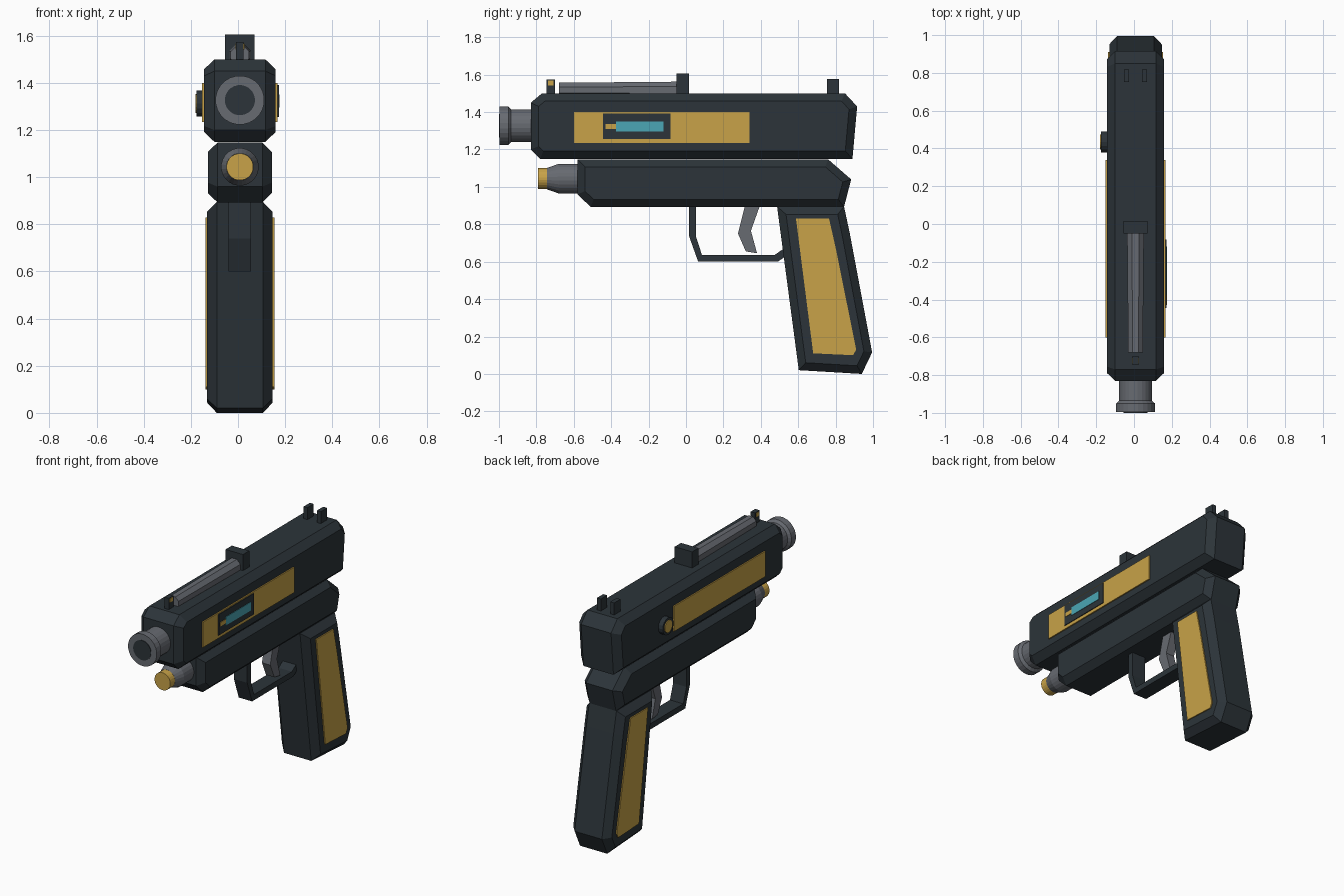
import bpy, bmesh, math
from mathutils import Vector, Matrix

if "Cube" in bpy.data.objects:
    bpy.data.objects.remove(bpy.data.objects["Cube"])

CX = 0.008  # centre plane of the body


def material(name, rgb):
    m = bpy.data.materials.new(name)
    m.diffuse_color = (*rgb, 1)
    m.use_nodes = True
    m.node_tree.nodes["Principled BSDF"].inputs["Base Color"].default_value = m.diffuse_color
    return m


DARK = material("dark slate", (0.025, 0.034, 0.041))
GOLD = material("gold", (0.58, 0.365, 0.065))
STEEL = material("grey steel", (0.135, 0.145, 0.165))
TEAL = material("teal", (0.07, 0.38, 0.46))


def finish(name, bm, mat):
    bmesh.ops.recalc_face_normals(bm, faces=bm.faces)
    me = bpy.data.meshes.new(name)
    bm.to_mesh(me)
    bm.free()
    me.materials.append(mat)
    ob = bpy.data.objects.new(name, me)
    bpy.context.collection.objects.link(ob)
    return ob


def inset(pts, d):
    """Move every edge of a closed outline inward by d."""
    n = len(pts)
    p = [Vector(q) for q in pts]
    area = sum(p[i].x * p[(i + 1) % n].y - p[(i + 1) % n].x * p[i].y for i in range(n))
    s = 1 if area > 0 else -1
    out = []
    for i in range(n):
        a = (p[i] - p[i - 1]).normalized()
        b = (p[(i + 1) % n] - p[i]).normalized()
        na, nb = Vector((-a.y, a.x)) * s, Vector((-b.y, b.x)) * s
        out.append(p[i] + (na + nb) * (d / (1 + na.dot(nb))))
    return out


def loft(name, rings, mat):
    """Join (x, outline in y-z) rings into a closed solid."""
    bm = bmesh.new()
    loops = [[bm.verts.new((x, q[0], q[1])) for q in pts] for x, pts in rings]
    n = len(loops[0])
    for a, b in zip(loops, loops[1:]):
        for i in range(n):
            j = (i + 1) % n
            bm.faces.new((a[i], a[j], b[j], b[i]))
    bm.faces.new(loops[0])
    bm.faces.new(loops[-1])
    return finish(name, bm, mat)


def chamfered(name, pts, hw, narrow, d, mat):
    inner = inset(pts, d)
    return loft(name, [(CX - hw, inner), (CX - narrow, pts),
                       (CX + narrow, pts), (CX + hw, inner)], mat)


def prism(name, pts, x0, x1, mat):
    return loft(name, [(x0, pts), (x1, pts)], mat)


def box(name, x0, x1, y0, y1, z0, z1, mat):
    return prism(name, [(y0, z0), (y1, z0), (y1, z1), (y0, z1)], x0, x1, mat)


def turned(name, profile, z, mat, sides=24, x=CX):
    """Revolve (y, radius) stations around a lengthwise axis."""
    bm = bmesh.new()
    loops = []
    for y, r in profile:
        loops.append([bm.verts.new((x + r * math.cos(t), y, z + r * math.sin(t)))
                      for t in [2 * math.pi * (i + 0.5) / sides for i in range(sides)]])
    for a, b in zip(loops, loops[1:]):
        for i in range(sides):
            j = (i + 1) % sides
            bm.faces.new((a[i], a[j], b[j], b[i]))
    bm.faces.new(loops[0])
    bm.faces.new(loops[-1])
    return finish(name, bm, mat)


def disc_x(name, x0, x1, y, z, r, mat, sides=16):
    pts = [(y + r * math.cos(2 * math.pi * i / sides),
            z + r * math.sin(2 * math.pi * i / sides)) for i in range(sides)]
    return prism(name, pts, x0, x1, mat)


# Main bodies
chamfered("slide", [(-0.83, 1.20), (-0.78, 1.15), (0.89, 1.15), (0.915, 1.43),
                    (0.85, 1.50), (-0.77, 1.50), (-0.83, 1.45)], 0.152, 0.108, 0.042, DARK)
chamfered("lower_frame", [(-0.58, 1.147), (-0.58, 0.96), (-0.51, 0.893), (0.845, 0.893),
                          (0.883, 1.04), (0.76, 1.147)], 0.136, 0.095, 0.04, DARK)
chamfered("grip", [(0.487, 0.895), (0.603, 0.02), (0.94, 0.0), (0.995, 0.115),
                   (0.875, 0.755), (0.845, 0.895)], 0.139, 0.098, 0.042, DARK)

# Side panels
grip_panel = [(0.588, 0.83), (0.765, 0.83), (0.80, 0.675), (0.91, 0.13),
              (0.893, 0.10), (0.68, 0.11)]
for label, s in (("left", -1), ("right", 1)):
    prism(label + "_grip_panel", grip_panel, CX + s * 0.137, CX + s * 0.146, GOLD)
    box(label + "_slide_panel", CX + s * 0.151, CX + s * 0.16, -0.60, 0.34, 1.235, 1.40, GOLD)

# Gauge on the right side
box("gauge_plate", CX + 0.159, CX + 0.165, -0.445, -0.083, 1.256, 1.392, DARK)
box("gauge_light", CX + 0.164, CX + 0.168, -0.375, -0.12, 1.295, 1.35, TEAL)
box("gauge_tip", CX + 0.164, CX + 0.168, -0.43, -0.375, 1.31, 1.336, GOLD)

# Knob on the left side
disc_x("knob", -0.176, CX - 0.15, 0.435, 1.313, 0.056, DARK)
disc_x("knob_cap", -0.181, -0.175, 0.435, 1.313, 0.04, GOLD)

# Barrels
turned("barrel", [(-0.996, 0.104), (-0.95, 0.104), (-0.935, 0.087), (-0.82, 0.087)],
       1.327, STEEL)
turned("bore", [(-1.0, 0.064), (-0.99, 0.064)], 1.327, DARK)
turned("lower_nozzle", [(-0.742, 0.058), (-0.68, 0.08), (-0.57, 0.08)], 1.044, STEEL)
turned("lower_tip", [(-0.79, 0.057), (-0.74, 0.057)], 1.044, GOLD)

# Top rail and sights
turned("top_tube", [(-0.68, 0.042), (-0.045, 0.048)], 1.518, STEEL, sides=8)
box("tube_block", CX - 0.063, CX + 0.063, -0.05, 0.015, 1.49, 1.605, DARK)
box("front_sight", CX - 0.016, CX + 0.016, -0.747, -0.70, 1.49, 1.573, DARK)
box("front_sight_dot", CX - 0.019, CX + 0.019, -0.738, -0.709, 1.543, 1.568, GOLD)
for label, s in (("left", -1), ("right", 1)):
    x = CX + s * 0.048
    box(label + "_rear_sight", x - 0.014, x + 0.014, 0.753, 0.817, 1.49, 1.578, DARK)

# Trigger and its guard
prism("trigger_guard", [(0.015, 0.90), (0.015, 0.74), (0.065, 0.60), (0.49, 0.60),
                        (0.535, 0.63), (0.53, 0.675), (0.475, 0.637), (0.085, 0.637),
                        (0.053, 0.735), (0.053, 0.90)], CX - 0.048, CX + 0.048, DARK)
prism("trigger", [(0.315, 0.90), (0.278, 0.75), (0.32, 0.655), (0.38, 0.645),
                  (0.347, 0.765), (0.395, 0.90)], CX - 0.03, CX + 0.03, STEEL)
